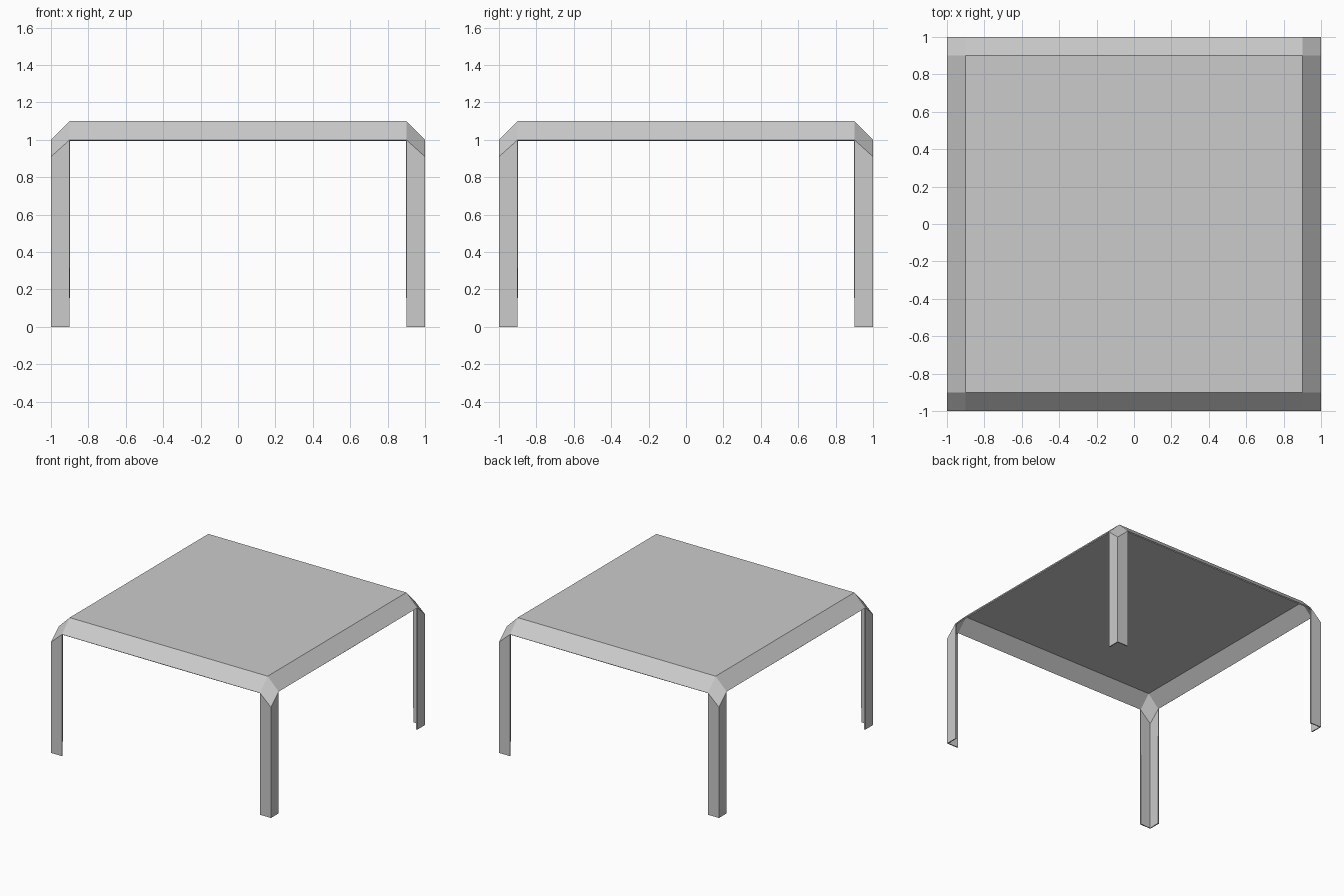
import bpy
import bmesh
from mathutils import Vector

cube = bpy.data.objects.get("Cube")
if cube:
    bpy.data.objects.remove(cube, do_unlink=True)

OUT, INNER = 1.0, 0.9          # outer half width, flat top half width
TOP, RIM, TIP = 1.1, 1.0, 0.91  # heights of top, skirt edge and corner point
SHEET = 0.01

grey = bpy.data.materials.new("light grey")
grey.use_nodes = True
colour = (0.6, 0.6, 0.6, 1)
grey.diffuse_color = colour
grey.node_tree.nodes["Principled BSDF"].inputs["Base Color"].default_value = colour

bm = bmesh.new()


def panel(*points):
    """Add one flat panel, facing away from the middle of the table."""
    face = bm.faces.new([bm.verts.new(p) for p in points])
    face.normal_update()
    if face.normal.dot(face.calc_center_median() - Vector((0, 0, 0.5))) < 0:
        face.normal_flip()


def swap(points):
    return [(y, x, z) for x, y, z in points]


# One quarter: flat top and bevelled corner
panel((0, 0, TOP), (INNER, 0, TOP), (INNER, INNER, TOP), (0, INNER, TOP))
panel((INNER, INNER, TOP), (OUT, INNER, RIM), (OUT, OUT, TIP), (INNER, OUT, RIM))

# Sloped skirt and one leg flange on each of the two sides
skirt = [(INNER, 0, TOP), (OUT, 0, RIM), (OUT, INNER, RIM), (INNER, INNER, TOP)]
flange = [(OUT, INNER, 0), (OUT, OUT, 0), (OUT, OUT, TIP), (OUT, INNER, RIM)]
for part in (skirt, flange):
    panel(*part)
    panel(*swap(part))

bmesh.ops.remove_doubles(bm, verts=bm.verts[:], dist=0.0001)
mesh = bpy.data.meshes.new("table_shell")
bm.to_mesh(mesh)
bm.free()
mesh.materials.append(grey)
table = bpy.data.objects.new("table_shell", mesh)
bpy.context.collection.objects.link(table)

# Mirror to the full table, then give the sheet its thickness
mirror = table.modifiers.new("mirror", 'MIRROR')
mirror.use_axis = (True, True, False)
mirror.use_clip = True
solid = table.modifiers.new("sheet thickness", 'SOLIDIFY')
solid.thickness = SHEET
solid.offset = -1
